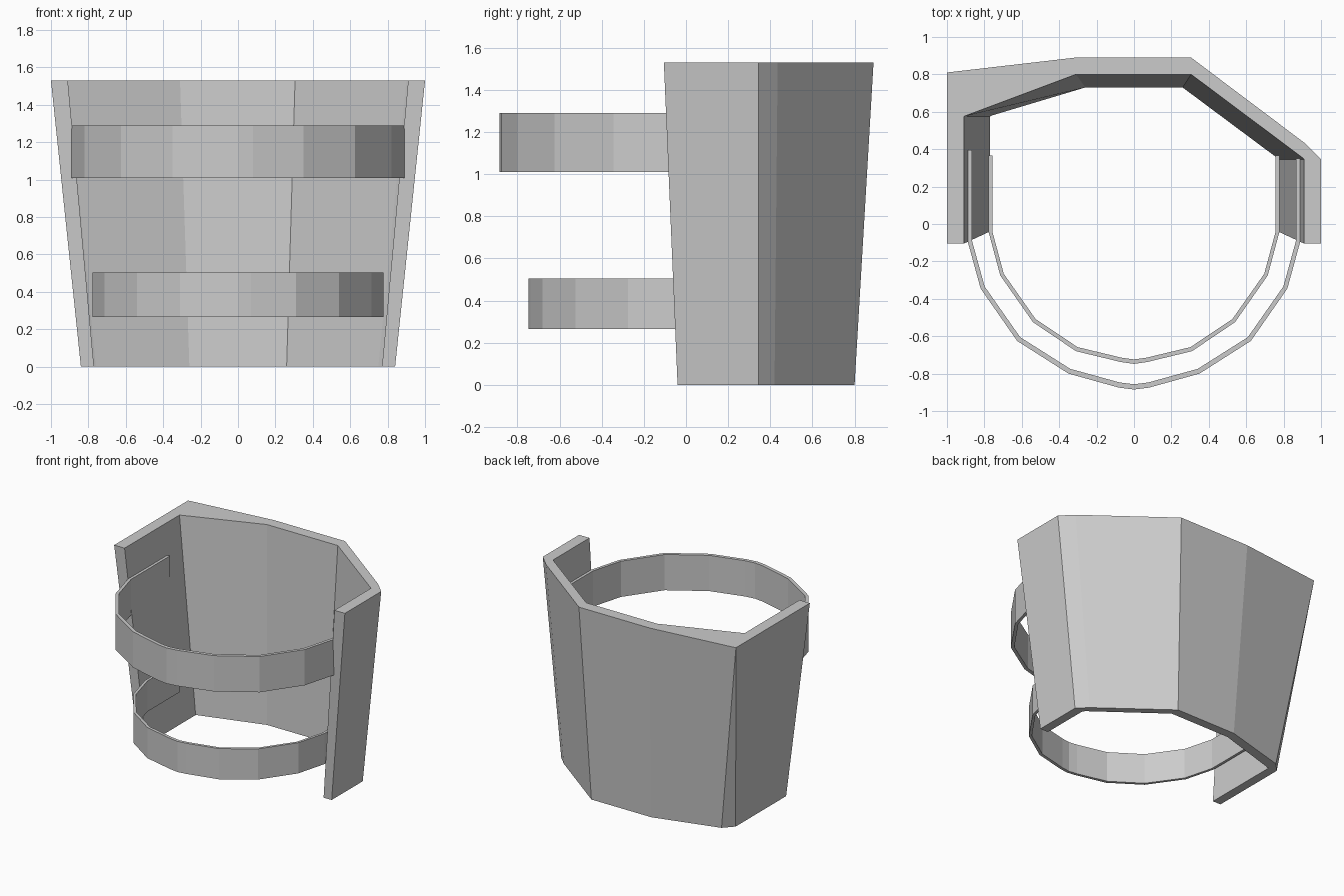
import bpy, bmesh

if "Cube" in bpy.data.objects:
    bpy.data.objects.remove(bpy.data.objects["Cube"])


def strip(name, outer_bot, inner_bot, outer_top, inner_top, z0, z1):
    """Solid open strip whose cross-section is outer/inner at bottom and top."""
    bm = bmesh.new()
    rows = [[bm.verts.new((x, y, z)) for x, y in pts]
            for pts, z in ((outer_bot, z0), (outer_top, z1),
                           (inner_top, z1), (inner_bot, z0))]
    n = len(outer_bot)
    for a in range(4):
        p, q = rows[a], rows[(a + 1) % 4]
        for i in range(n - 1):
            bm.faces.new((p[i], p[i + 1], q[i + 1], q[i]))
    bm.faces.new([r[0] for r in rows])
    bm.faces.new([r[-1] for r in rows])
    bmesh.ops.remove_doubles(bm, verts=bm.verts, dist=0.001)
    bmesh.ops.recalc_face_normals(bm, faces=bm.faces)
    mesh = bpy.data.meshes.new(name)
    bm.to_mesh(mesh)
    bm.free()
    obj = bpy.data.objects.new(name, mesh)
    bpy.context.collection.objects.link(obj)
    return obj


def band(name, half, end_left, end_right, z0, z1):
    """Curved front strap: half profile mirrored, straight ends run to the walls."""
    x = half[0][0]
    outer = ([(-x, end_left)] + [(-px, py) for px, py in half]
             + [(0, half[-1][1] - 0.01)] + half[::-1] + [(x, end_right)])
    inner = [(px * 0.974, py if py > 0 else py * 0.968) for px, py in outer]
    strip(name, outer, inner, outer, inner, z0, z1)


# Tapered faceted back shell, open at the front
strip("back_shell",
      [(-0.84, -0.04), (-0.84, 0.585), (-0.77, 0.66), (-0.26, 0.80),
       (0.26, 0.80), (0.765, 0.42), (0.84, 0.345), (0.84, -0.04)],
      [(-0.77, -0.04), (-0.77, 0.575), (-0.76, 0.58), (-0.26, 0.73),
       (0.26, 0.73), (0.75, 0.365), (0.77, 0.345), (0.77, -0.04)],
      [(-1.0, -0.105), (-1.0, 0.81), (-1.0, 0.81), (-0.31, 0.89),
       (0.305, 0.89), (0.91, 0.435), (1.0, 0.345), (1.0, -0.105)],
      [(-0.91, -0.105), (-0.91, 0.575), (-0.91, 0.575), (-0.31, 0.80),
       (0.305, 0.80), (0.90, 0.355), (0.91, 0.345), (0.91, -0.105)],
      0, 1.53)

# Two front straps
band("upper_band", [(0.89, -0.09), (0.82, -0.345), (0.625, -0.625),
                    (0.35, -0.80), (0.08, -0.875)], 0.395, 0.35, 1.01, 1.29)
band("lower_band", [(0.778, -0.04), (0.715, -0.275), (0.54, -0.525),
                    (0.31, -0.68), (0.07, -0.738)], 0.365, 0.365, 0.265, 0.505)
